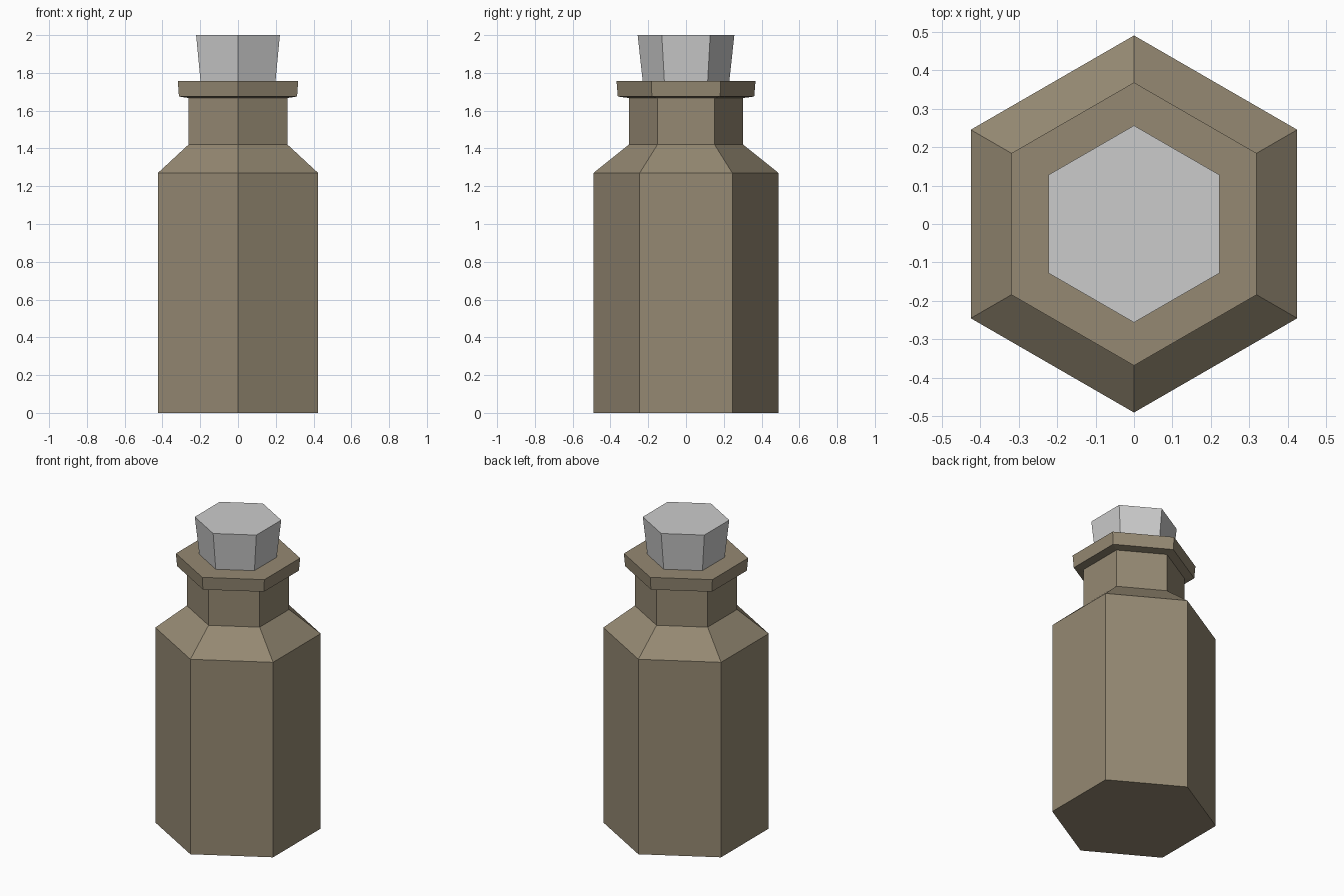
import bpy, bmesh
from math import cos, sin, pi

if "Cube" in bpy.data.objects:
    bpy.data.objects.remove(bpy.data.objects["Cube"])

SIDES = 6


def lathe(name, profile):
    """Stack six-sided rings (radius, z) into a closed solid, corners on the y axis."""
    bm = bmesh.new()
    rings = []
    for r, z in profile:
        angles = [pi / 2 + 2 * pi * i / SIDES for i in range(SIDES)]
        rings.append([bm.verts.new((r * cos(a), r * sin(a), z)) for a in angles])
    for low, high in zip(rings, rings[1:]):
        for i in range(SIDES):
            j = (i + 1) % SIDES
            bm.faces.new((low[i], low[j], high[j], high[i]))
    bm.faces.new(rings[0][::-1])
    bm.faces.new(rings[-1])
    mesh = bpy.data.meshes.new(name)
    bm.to_mesh(mesh)
    bm.free()
    obj = bpy.data.objects.new(name, mesh)
    bpy.context.collection.objects.link(obj)
    return obj


# Bottle: straight body, sloped shoulder, neck and flared lip
bottle = lathe("bottle", [(0.49, 0), (0.49, 1.27), (0.303, 1.42), (0.303, 1.667),
                          (0.361, 1.675), (0.368, 1.757)])
glass = bpy.data.materials.new("brown_glass")
glass.diffuse_color = (0.30, 0.25, 0.17, 1)
glass.use_nodes = True
glass.node_tree.nodes["Principled BSDF"].inputs["Base Color"].default_value = glass.diffuse_color
bottle.data.materials.append(glass)

# Stopper: tapered plug sunk slightly into the lip
lathe("stopper", [(0.223, 1.70), (0.256, 2.0)])
